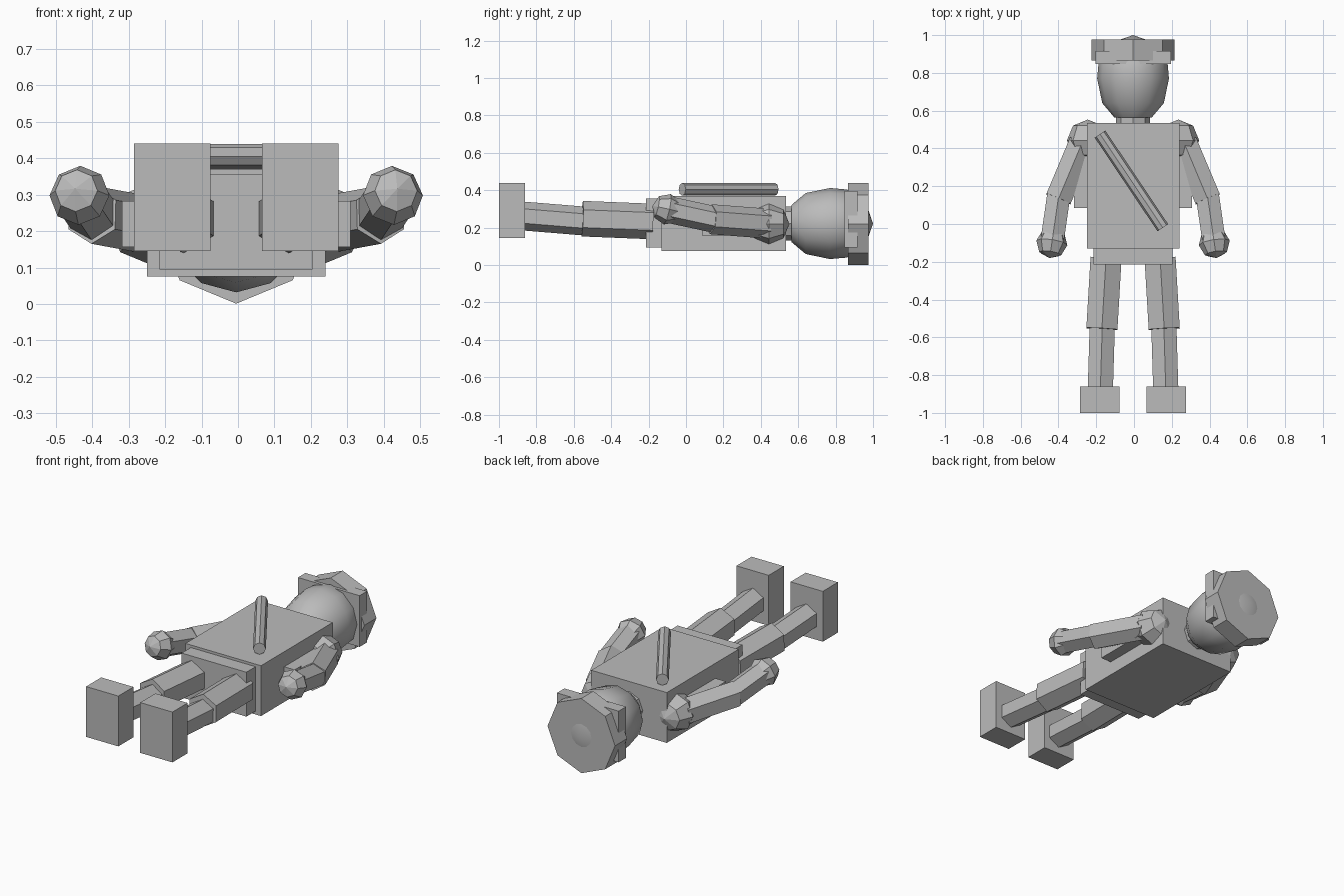
import bpy, bmesh, math
from mathutils import Vector, Matrix

cube = bpy.data.objects.get("Cube")
if cube:
    bpy.data.objects.remove(cube, do_unlink=True)

grey = bpy.data.materials.new("plain_grey")
grey.use_nodes = True
GREY = (0.5, 0.5, 0.5, 1)
grey.diffuse_color = GREY
grey.node_tree.nodes["Principled BSDF"].inputs["Base Color"].default_value = GREY

CX = -0.005   # centre line of the body


def finish(name, bm):
    bmesh.ops.recalc_face_normals(bm, faces=bm.faces)
    mesh = bpy.data.meshes.new(name)
    bm.to_mesh(mesh)
    bm.free()
    mesh.materials.append(grey)
    ob = bpy.data.objects.new(name, mesh)
    bpy.context.collection.objects.link(ob)
    return ob


def frame(origin, axis):
    """Local z along axis, local y as near to world up as possible."""
    d = Vector(axis).normalized()
    up = Vector((0, 0, 1))
    up = (up - d * up.dot(d)).normalized()
    rot = Matrix((up.cross(d), up, d)).transposed().to_4x4()
    return Matrix.Translation(origin) @ rot


def box(name, x, y, z):
    lo, hi = Vector((x[0], y[0], z[0])), Vector((x[1], y[1], z[1]))
    bm = bmesh.new()
    bmesh.ops.create_cube(bm, size=1, matrix=Matrix.Translation((lo + hi) / 2)
                          @ Matrix.Diagonal((*(hi - lo), 1)))
    return finish(name, bm)


def rod(name, a, b, r, sides=6):
    a, b = Vector(a), Vector(b)
    bm = bmesh.new()
    bmesh.ops.create_cone(bm, cap_ends=True, segments=sides, radius1=r, radius2=r,
                          depth=(b - a).length, matrix=frame((a + b) / 2, b - a))
    return finish(name, bm)


def ball(name, c, r, axis=(0, 1, 0), rings=4):
    bm = bmesh.new()
    bmesh.ops.create_uvsphere(bm, u_segments=8, v_segments=rings, radius=r,
                              matrix=frame(c, axis))
    return finish(name, bm)


# Trunk
box("torso", (CX - 0.245, CX + 0.245), (-0.13, 0.535), (0.075, 0.37))
box("pelvis", (CX - 0.21, CX + 0.21), (-0.215, -0.05), (0.095, 0.355))
box("shoulder_block", (CX - 0.313, CX + 0.313), (0.085, 0.42), (0.157, 0.282))
rod("chest_strap", (-0.18, 0.476, 0.405), (0.153, -0.02, 0.405), 0.034, 8)

# Limbs, built for both sides
for side, s in (("left", 1), ("right", -1)):
    def at(x, y, z):
        return Vector((CX + s * x, y, z))

    rod(side + "_thigh", at(0.143, -0.18, 0.233), at(0.165, -0.555, 0.248), 0.095)
    rod(side + "_shin", at(0.163, -0.54, 0.235), at(0.173, -0.87, 0.262), 0.077)
    x0, x1 = sorted((CX + s * 0.071, CX + s * 0.28))
    box(side + "_boot", (x0, x1), (-1.0, -0.86), (0.145, 0.44))

    shoulder, elbow = at(0.27, 0.43, 0.222), at(0.395, 0.133, 0.245)
    wrist = at(0.43, -0.1, 0.298)
    ball(side + "_shoulder", at(0.24, 0.443, 0.22), 0.11)
    rod(side + "_upper_arm", shoulder, elbow, 0.08)
    rod(side + "_forearm", at(0.393, 0.155, 0.243), wrist, 0.071)
    ball(side + "_hand", wrist, 0.083, wrist - elbow)
    ball(side + "_eye", at(0.072, 0.787, 0.395), 0.026, (0, 0, 1))

# Neck and head, the head spun from a profile along y
rod("neck", (CX, 0.5, 0.222), (CX, 0.58, 0.222), 0.09, 8)
profile = [(0, 0.555), (0.1, 0.565), (0.163, 0.64), (0.19, 0.77),
           (0.182, 0.86), (0.13, 0.955), (0, 1.0)]
bm = bmesh.new()
pts = [bm.verts.new((CX, y, 0.222 + r)) for r, y in profile]
edges = [bm.edges.new(pair) for pair in zip(pts, pts[1:])]
bmesh.ops.spin(bm, geom=pts + edges, cent=(CX, 0, 0.222), axis=(0, 1, 0),
               angle=math.tau, steps=12, use_merge=False)
bmesh.ops.remove_doubles(bm, verts=bm.verts, dist=0.0005)
head = finish("head", bm)
bpy.ops.object.select_all(action="DESELECT")
head.select_set(True)
bpy.context.view_layer.objects.active = head
bpy.ops.object.shade_smooth_by_angle(angle=math.radians(32))

# Cap: eight-sided crown and a flat slab across it
rod("cap_crown", (CX, 0.865, 0.22), (CX, 0.977, 0.22), 0.219, 8)
box("cap_slab", (CX - 0.2, CX + 0.2), (0.848, 0.917), (0.095, 0.395))
